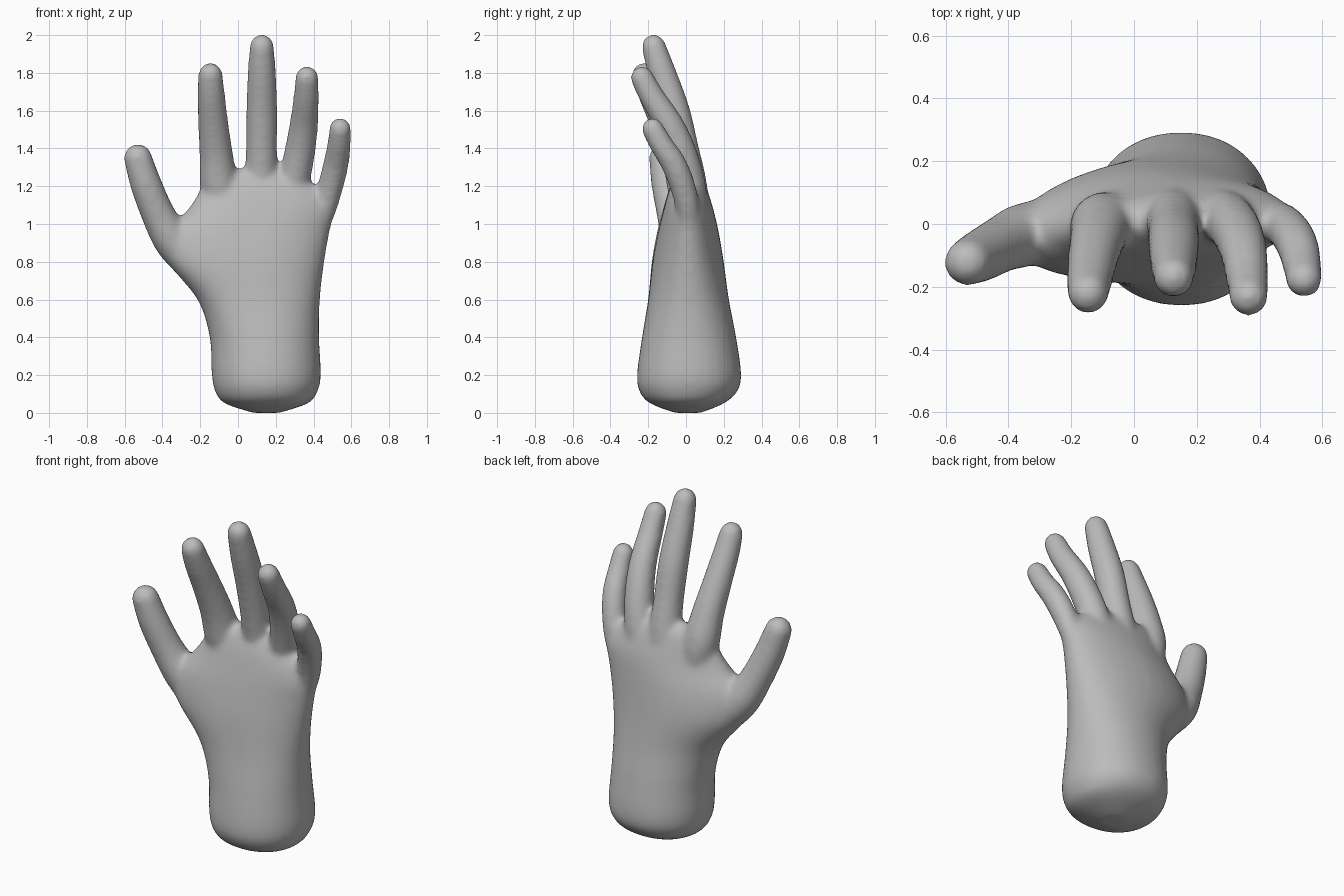
import bpy, bmesh, math
from mathutils import Vector

cube = bpy.data.objects.get("Cube")
if cube:
    bpy.data.objects.remove(cube, do_unlink=True)

grey = bpy.data.materials.new("plain grey")
grey.use_nodes = True
grey.diffuse_color = (0.5, 0.5, 0.5, 1)
grey.node_tree.nodes["Principled BSDF"].inputs["Base Color"].default_value = (0.5, 0.5, 0.5, 1)

SIDES = 32


def resample(rows, steps):
    """Smooth Catmull-Rom interpolation of rows of numbers."""
    pts = [Vector(r) for r in rows]
    out = []
    for i in range(len(pts) - 1):
        a, b, c = pts[max(i - 1, 0)], pts[i], pts[i + 1]
        d = pts[min(i + 2, len(pts) - 1)]
        for s in range(steps):
            t = s / steps
            out.append(b + (c - a) * (t / 2) + (2 * a - 5 * b + 4 * c - d) * (t * t / 2)
                       + (3 * b - a - 3 * c + d) * (t ** 3 / 2))
    return out + [pts[-1]]


def loft(bm, rings):
    """Skin a list of closed rings and cap both ends."""
    loops = [[bm.verts.new(p) for p in ring] for ring in rings]
    for low, high in zip(loops, loops[1:]):
        for i in range(SIDES):
            j = (i + 1) % SIDES
            bm.faces.new((low[i], low[j], high[j], high[i]))
    bm.faces.new(loops[0][::-1])
    bm.faces.new(loops[-1])


def palm_ring(z, left, right, front, back, lean):
    """Rounded section whose thumb side leans to the front."""
    cx, cy = (left + right) / 2, (front + back) / 2
    ring = []
    for i in range(SIDES):
        a = 2 * math.pi * i / SIDES
        c, s = math.cos(a), math.sin(a)
        x = math.copysign(abs(c) ** 0.94, c)
        y = math.copysign(abs(s) ** 0.94, s)
        ring.append((cx + x * (right - left) / 2,
                     cy + y * (back - front) / 2 - lean * max(-x, 0) ** 1.3, z))
    return ring


def finger(bm, rows):
    """Tapered round tube along a path, ending in a domed tip."""
    path = resample(rows, 6)
    spots = [(Vector(p[:3]), p[3]) for p in path]
    end, r = spots[-1]
    way = (end - spots[-2][0]).normalized()
    for k in range(1, 7):
        a = k * math.pi / 13
        spots.append((end + way * r * math.sin(a), r * math.cos(a)))
    rings = []
    for i, (p, rad) in enumerate(spots):
        t = (spots[min(i + 1, len(spots) - 1)][0] - spots[max(i - 1, 0)][0]).normalized()
        u = Vector((0, 1, 0)).cross(t).normalized()
        v = t.cross(u)
        rings.append([p + (u * math.cos(2 * math.pi * n / SIDES)
                           + v * math.sin(2 * math.pi * n / SIDES)) * rad
                      for n in range(SIDES)])
    loft(bm, rings)


bm = bmesh.new()

# wrist and palm: height, left, right, front, back, lean of the thumb side
palm = [
    (0.0, 0.08, 0.22, -0.06, 0.08, 0),
    (0.05, -0.07, 0.37, -0.19, 0.20, 0),
    (0.11, -0.12, 0.42, -0.245, 0.27, 0),
    (0.2, -0.139, 0.439, -0.26, 0.293, 0),
    (0.4, -0.15, 0.43, -0.233, 0.266, 0.01),
    (0.6, -0.215, 0.434, -0.2, 0.228, 0.03),
    (0.8, -0.37, 0.458, -0.178, 0.2, 0.045),
    (0.95, -0.375, 0.484, -0.15, 0.175, 0.05),
    (1.08, -0.265, 0.505, -0.118, 0.145, 0.035),
    (1.18, -0.2, 0.44, -0.09, 0.112, 0.02),
    (1.25, -0.15, 0.33, -0.06, 0.08, 0.01),
    (1.29, -0.05, 0.24, -0.025, 0.04, 0),
]
loft(bm, [palm_ring(*row) for row in resample(palm, 5)])

# digits: x, y, z, radius from root to tip
finger(bm, [(-0.12, -0.01, 0.62, 0.06), (-0.265, -0.02, 0.81, 0.095),
            (-0.35, -0.035, 0.92, 0.102), (-0.422, -0.065, 1.05, 0.09),
            (-0.487, -0.1, 1.21, 0.084), (-0.53, -0.122, 1.35, 0.075)])
finger(bm, [(-0.06, 0.02, 1.0, 0.08), (-0.1, 0.0, 1.2, 0.1),
            (-0.115, -0.042, 1.36, 0.09), (-0.13, -0.105, 1.52, 0.081),
            (-0.142, -0.182, 1.69, 0.073), (-0.146, -0.222, 1.79, 0.065)])
finger(bm, [(0.125, 0.04, 1.0, 0.08), (0.123, 0.025, 1.2, 0.088),
            (0.125, -0.015, 1.4, 0.083), (0.126, -0.062, 1.6, 0.083),
            (0.126, -0.124, 1.79, 0.076), (0.126, -0.171, 1.94, 0.065)])
finger(bm, [(0.26, 0.04, 1.0, 0.075), (0.292, 0.022, 1.2, 0.084),
            (0.327, -0.025, 1.38, 0.082), (0.349, -0.09, 1.53, 0.076),
            (0.361, -0.178, 1.67, 0.068), (0.365, -0.233, 1.775, 0.062)])
finger(bm, [(0.385, 0.02, 0.84, 0.04), (0.452, 0.012, 1.06, 0.062),
            (0.49, -0.018, 1.2, 0.068), (0.519, -0.066, 1.32, 0.068),
            (0.535, -0.13, 1.42, 0.063), (0.541, -0.177, 1.505, 0.059)])

bmesh.ops.recalc_face_normals(bm, faces=bm.faces)
mesh = bpy.data.meshes.new("hand")
bm.to_mesh(mesh)
bm.free()
mesh.materials.append(grey)
hand = bpy.data.objects.new("hand", mesh)
bpy.context.collection.objects.link(hand)

# fuse the parts into one skin and soften the joins
fuse = hand.modifiers.new("fuse", "REMESH")
fuse.mode = "VOXEL"
fuse.voxel_size = 0.014
fuse.use_smooth_shade = True
soften = hand.modifiers.new("soften", "SMOOTH")
soften.factor = 0.5
soften.iterations = 18
